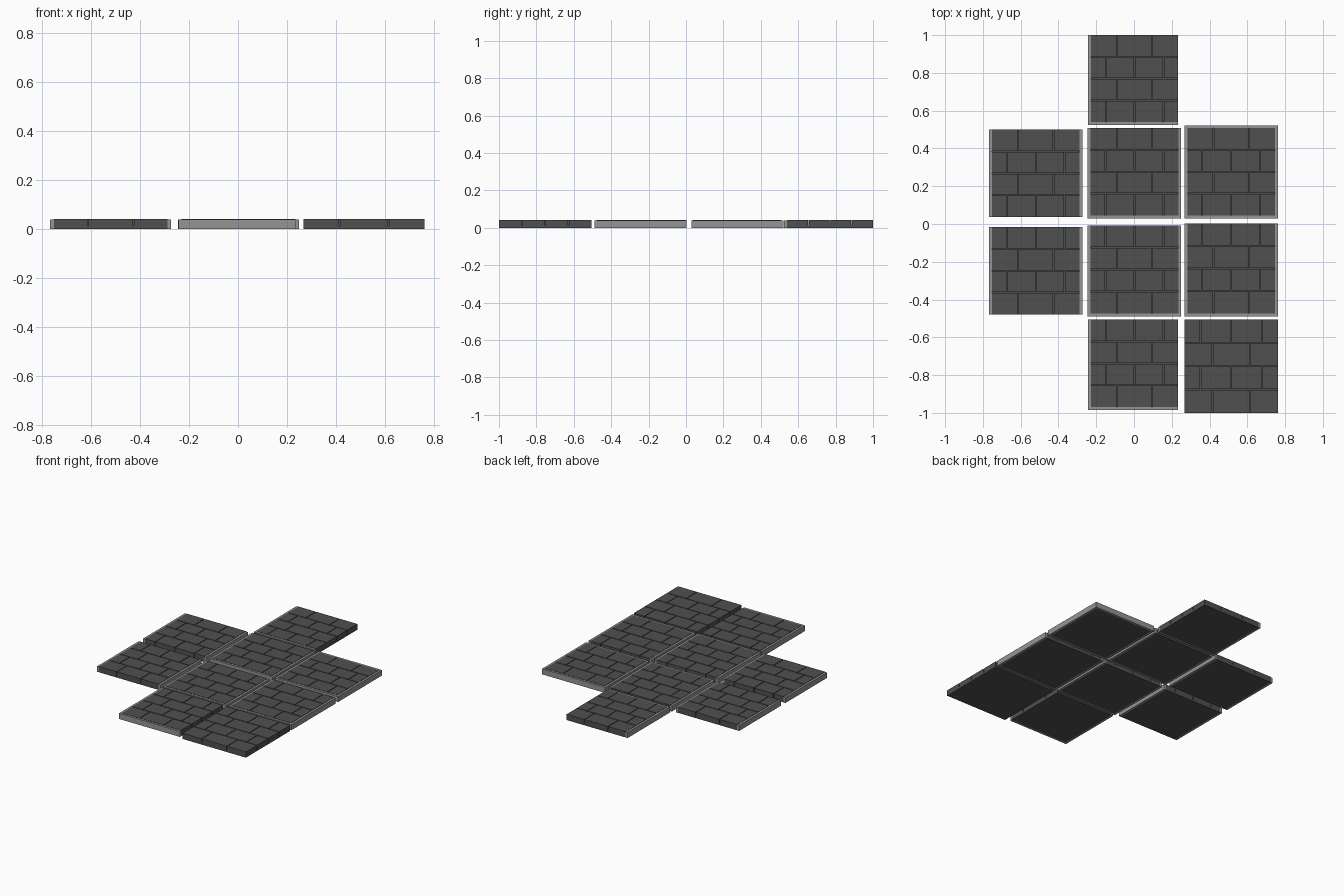
import bpy, bmesh
from mathutils import Matrix, Vector

if "Cube" in bpy.data.objects:
    bpy.data.objects.remove(bpy.data.objects["Cube"])

TOP = 0.041      # brick surface height
CURB_TOP = 0.039
SLAB = 0.012     # thickness of the base under the bricks
GAP = 0.005      # joint width between bricks
CURB = 0.015     # curb thickness


def material(name, v):
    m = bpy.data.materials.new(name)
    m.diffuse_color = (v, v, v, 1)
    m.use_nodes = True
    m.node_tree.nodes["Principled BSDF"].inputs["Base Color"].default_value = m.diffuse_color
    return m


stone = material("dark_stone", 0.08)
edge = material("light_curb", 0.30)


def add_box(bm, x0, x1, y0, y1, z0, z1):
    mat = Matrix.Translation(((x0 + x1) / 2, (y0 + y1) / 2, (z0 + z1) / 2))
    mat = mat @ Matrix.Diagonal((x1 - x0, y1 - y0, z1 - z0, 1))
    bmesh.ops.create_cube(bm, size=1, matrix=mat)


def finish(bm, name, mat):
    me = bpy.data.meshes.new(name)
    bm.to_mesh(me)
    bm.free()
    me.materials.append(mat)
    ob = bpy.data.objects.new(name, me)
    bpy.context.collection.objects.link(ob)
    return ob


def paving(name, x0, x1, y0, y1, long_first):
    # base slab with four courses of bricks in running bond
    bm = bmesh.new()
    add_box(bm, x0, x1, y0, y1, 0, SLAB)
    cx, w, rh = (x0 + x1) / 2, x1 - x0, (y1 - y0) / 4
    bonds = [(-0.2, 0.2), (-0.33, 0, 0.33)]
    for r in range(4):
        top = y1 - r * rh
        joints = bonds[(r + (0 if long_first else 1)) % 2]
        xs = [x0] + [cx + j * w for j in joints] + [x1]
        for i in range(len(xs) - 1):
            add_box(bm,
                    xs[i] + (GAP / 2 if i else 0),
                    xs[i + 1] - (GAP / 2 if i < len(xs) - 2 else 0),
                    top - rh + (GAP / 2 if r < 3 else 0),
                    top - (GAP / 2 if r else 0),
                    SLAB, TOP)
    finish(bm, name + "_paving", stone)


def curbs(name, x0, x1, y0, y1, sides):
    # mitred border strips on the chosen sides (outer bounds given)
    ix0 = x0 + CURB * ("L" in sides)
    ix1 = x1 - CURB * ("R" in sides)
    iy0 = y0 + CURB * ("B" in sides)
    iy1 = y1 - CURB * ("T" in sides)
    quads = {
        "L": [(x0, y0), (ix0, iy0), (ix0, iy1), (x0, y1)],
        "R": [(ix1, iy0), (x1, y0), (x1, y1), (ix1, iy1)],
        "B": [(x0, y0), (x1, y0), (ix1, iy0), (ix0, iy0)],
        "T": [(ix0, iy1), (ix1, iy1), (x1, y1), (x0, y1)],
    }
    bm = bmesh.new()
    for s in sides:
        f = bm.faces.new([bm.verts.new((x, y, 0)) for x, y in quads[s]])
        ext = bmesh.ops.extrude_face_region(bm, geom=[f])
        vs = [v for v in ext["geom"] if isinstance(v, bmesh.types.BMVert)]
        bmesh.ops.translate(bm, verts=vs, vec=Vector((0, 0, CURB_TOP)))
    bmesh.ops.recalc_face_normals(bm, faces=bm.faces)
    if sides:
        finish(bm, name + "_curb", edge)
    else:
        bm.free()
    return ix0, ix1, iy0, iy1


# name, outer bounds, curbed sides, bond starting with three bricks
TILES = [
    ("tile_back", -0.243, 0.234, 0.525, 1.0, "LB", True),
    ("tile_left_back", -0.767, -0.273, 0.036, 0.501, "LR", True),
    ("tile_centre_back", -0.245, 0.25, 0.03, 0.508, "LRB", True),
    ("tile_right_back", 0.267, 0.762, 0.03, 0.522, "LRBT", True),
    ("tile_left_front", -0.767, -0.273, -0.479, -0.017, "LR", False),
    ("tile_centre_front", -0.245, 0.25, -0.49, -0.007, "LRB", False),
    ("tile_right_front", 0.267, 0.762, -0.49, 0.002, "LRB", False),
    ("tile_front", -0.243, 0.234, -0.985, -0.505, "LB", False),
    ("tile_corner", 0.267, 0.762, -1.0, -0.505, "", False),
]
for name, x0, x1, y0, y1, sides, long_first in TILES:
    inner = curbs(name, x0, x1, y0, y1, sides)
    paving(name, *inner, long_first)
